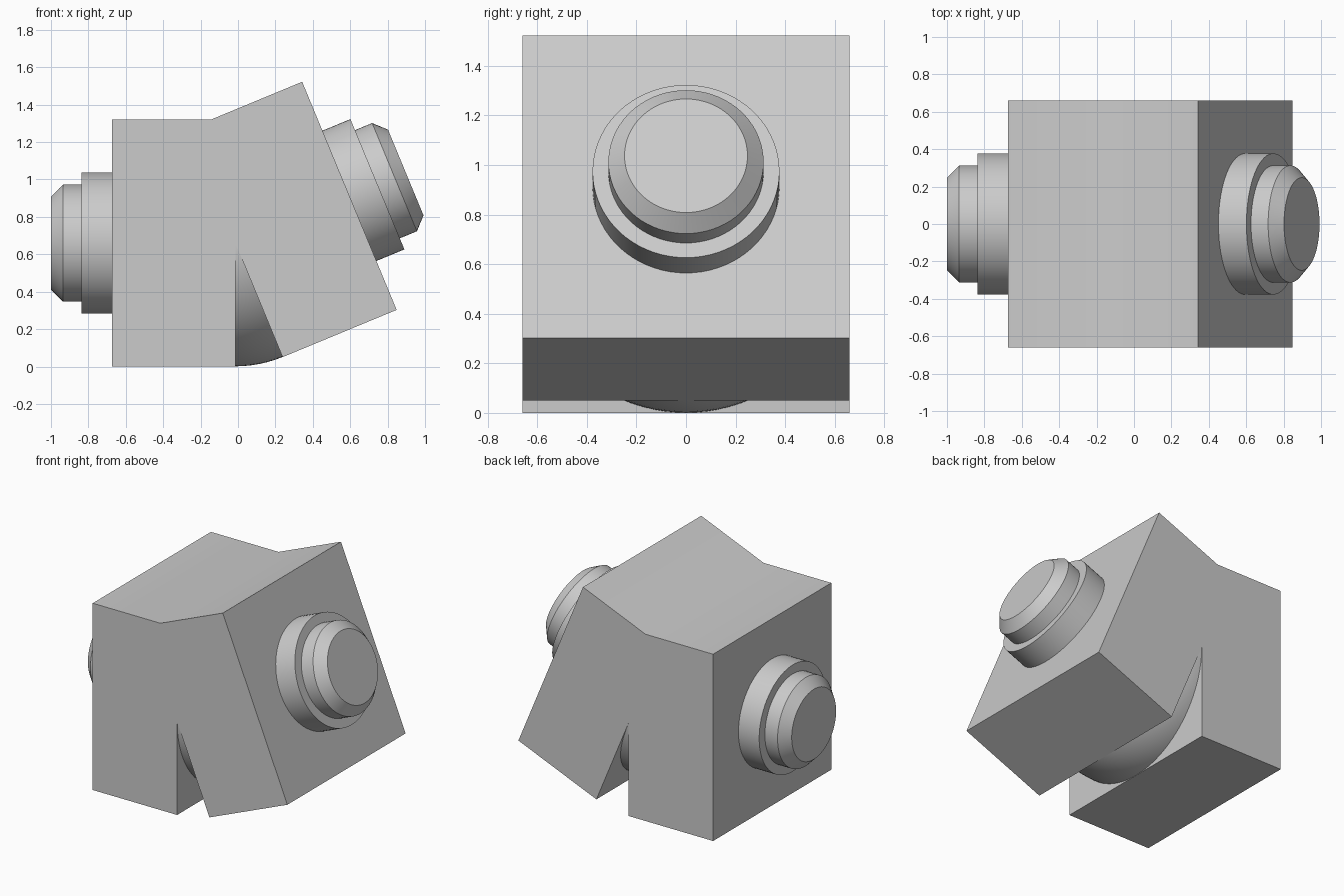
import bpy, bmesh
from math import radians, cos, sin, pi
from mathutils import Matrix, Vector

old = bpy.data.objects.get("Cube")
if old:
    bpy.data.objects.remove(old, do_unlink=True)

HALF = 0.66                      # block half height and half depth
BEND = radians(22.5)
PIVOT = Vector((-0.014, 0, HALF))

grey = bpy.data.materials.new("light grey")
grey.use_nodes = True
colour = (0.6, 0.6, 0.6, 1)
grey.diffuse_color = colour
grey.node_tree.nodes["Principled BSDF"].inputs["Base Color"].default_value = colour


def finish(name, bm, matrix=None):
    bmesh.ops.recalc_face_normals(bm, faces=bm.faces)
    mesh = bpy.data.meshes.new(name)
    bm.to_mesh(mesh)
    bm.free()
    mesh.materials.append(grey)
    obj = bpy.data.objects.new(name, mesh)
    if matrix:
        obj.matrix_world = matrix
    bpy.context.collection.objects.link(obj)
    bpy.ops.object.select_all(action='DESELECT')
    obj.select_set(True)
    bpy.context.view_layer.objects.active = obj
    bpy.ops.object.shade_smooth_by_angle(angle=radians(30))
    return obj


# Bent body: two half blocks fused above the pivot, with a notch below
tilt = Matrix.Translation(PIVOT) @ Matrix.Rotation(-BEND, 4, 'Y')
valley = PIVOT + Vector((-HALF * (1 - cos(BEND)) / sin(BEND), 0, HALF))
outline = [
    PIVOT + Vector((-HALF, 0, -HALF)),
    PIVOT + Vector((0, 0, -HALF)),
    PIVOT,
    tilt @ Vector((0, 0, -HALF)),
    tilt @ Vector((HALF, 0, -HALF)),
    tilt @ Vector((HALF, 0, HALF)),
    valley,
    PIVOT + Vector((-HALF, 0, HALF)),
]
bm = bmesh.new()
side = bm.faces.new([bm.verts.new((p.x, -HALF, p.z)) for p in outline])
ext = bmesh.ops.extrude_face_region(bm, geom=[side], use_keep_orig=True)
bmesh.ops.translate(bm, vec=(0, 2 * HALF, 0),
                    verts=[v for v in ext["geom"] if isinstance(v, bmesh.types.BMVert)])
finish("bent_body", bm)

# Ball joint showing inside the notch
bm = bmesh.new()
bmesh.ops.create_uvsphere(bm, u_segments=96, v_segments=48, radius=HALF - 0.001)
finish("ball_joint", bm, Matrix.Translation(PIVOT) @ Matrix.Rotation(pi / 2, 4, 'X'))


# Stepped, chamfered pipe ends turned around the local x axis
def pipe_end(name, matrix):
    profile = [(0.64, 0), (0.64, 0.377), (0.822, 0.377), (0.822, 0.313),
               (0.921, 0.313), (0.986, 0.248), (0.986, 0)]
    bm = bmesh.new()
    verts = [bm.verts.new((x, 0, r)) for x, r in profile]
    edges = [bm.edges.new(pair) for pair in zip(verts, verts[1:])]
    bmesh.ops.spin(bm, geom=verts + edges, cent=(0, 0, 0), axis=(1, 0, 0),
                   angle=2 * pi, steps=72, use_merge=False)
    bmesh.ops.remove_doubles(bm, verts=bm.verts, dist=0.0001)
    finish(name, bm, matrix)


pipe_end("left_pipe_end", tilt)
pipe_end("right_pipe_end", Matrix.Translation(PIVOT) @ Matrix.Rotation(pi, 4, 'Z'))
